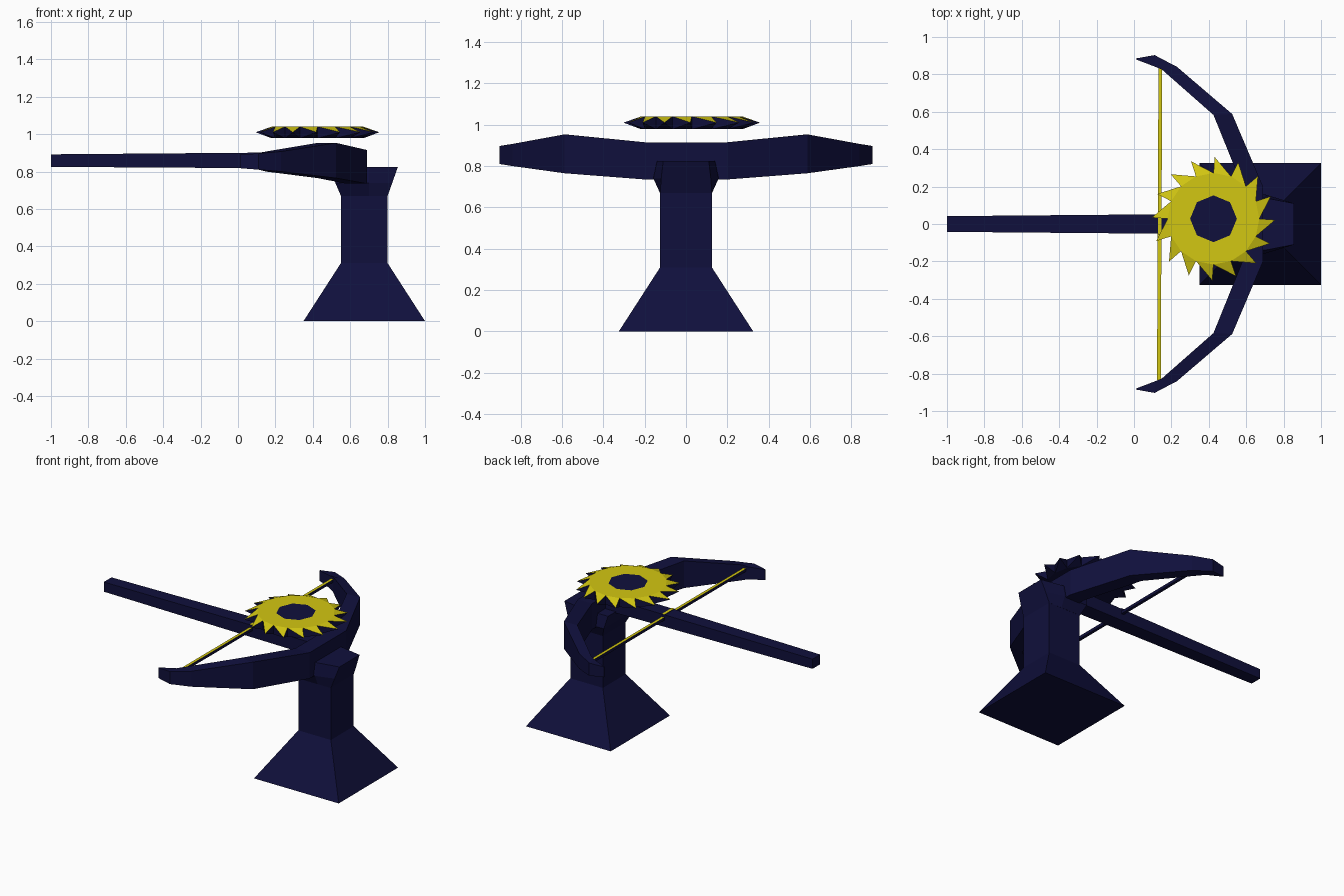
import bpy, bmesh, math
from mathutils import Vector

cube = bpy.data.objects.get("Cube")
if cube:
    bpy.data.objects.remove(cube, do_unlink=True)


def material(name, color):
    m = bpy.data.materials.new(name)
    m.use_nodes = True
    m.diffuse_color = color
    m.node_tree.nodes["Principled BSDF"].inputs["Base Color"].default_value = color
    return m


NAVY = material("dark navy", (0.005, 0.005, 0.045, 1))
YELLOW = material("yellow", (0.65, 0.57, 0.006, 1))


def finish(bm, name):
    bmesh.ops.recalc_face_normals(bm, faces=bm.faces)
    mesh = bpy.data.meshes.new(name)
    bm.to_mesh(mesh)
    bm.free()
    mesh.materials.append(NAVY)
    mesh.materials.append(YELLOW)
    ob = bpy.data.objects.new(name, mesh)
    bpy.context.collection.objects.link(ob)
    return ob


def loft(name, rings, top_yellow=False):
    """Skin a closed solid through matching rings of points."""
    bm = bmesh.new()
    loops = [[bm.verts.new(p) for p in ring] for ring in rings]
    for a, b in zip(loops, loops[1:]):
        for i in range(len(a)):
            j = (i + 1) % len(a)
            bm.faces.new((a[i], a[j], b[j], b[i]))
    bm.faces.new(loops[0])
    bm.faces.new(loops[-1])
    bmesh.ops.recalc_face_normals(bm, faces=bm.faces)
    if top_yellow:
        for f in bm.faces:
            f.material_index = int(f.normal.z > 0.5)
    return finish(bm, name)


def rect_z(x0, x1, y, z):
    return [(x0, -y, z), (x1, -y, z), (x1, y, z), (x0, y, z)]


def rect_x(x, y, z0, z1):
    return [(x, -y, z0), (x, y, z0), (x, y, z1), (x, -y, z1)]


# Pedestal: pyramid foot and square column
loft("pedestal", [rect_z(0.35, 1.0, 0.325, 0),
                  rect_z(0.55, 0.80, 0.125, 0.31),
                  rect_z(0.55, 0.80, 0.125, 0.67)])


# Flared head with chamfered outer corners
def head_ring(x0, xm, x1, y_side, y_end, z):
    half = [(x0, y_side), (xm, y_side), (x1, y_end)]
    return [(x, -y, z) for x, y in half] + [(x, y, z) for x, y in reversed(half)]


loft("pedestal_head", [head_ring(0.55, 0.70, 0.80, 0.126, 0.125, 0.67),
                       head_ring(0.52, 0.70, 0.825, 0.158, 0.12, 0.74),
                       head_ring(0.50, 0.70, 0.855, 0.14, 0.11, 0.825)])

# Long tapering stock
loft("stock", [rect_x(-1.0, 0.042, 0.825, 0.892),
               rect_x(0.62, 0.056, 0.815, 0.905)])

# Bow: outer x, y, inner x, y, low z, high z, from centre to tip
limb = [(0.69, 0.20, 0.58, 0.20, 0.735, 0.915),
        (0.525, 0.588, 0.425, 0.583, 0.765, 0.953),
        (0.23, 0.84, 0.15, 0.825, 0.80, 0.907),
        (0.11, 0.903, 0.115, 0.84, 0.81, 0.897),
        (0.01, 0.885, 0.01, 0.88, 0.818, 0.89)]


def bow_ring(s, side):
    ox, oy, ix, iy, lo, hi = s
    return [(ox, oy * side, lo), (ox, oy * side, hi),
            (ix, iy * side, hi), (ix, iy * side, lo)]


loft("bow", [bow_ring(s, -1) for s in reversed(limb)] + [bow_ring(s, 1) for s in limb])


# Bowstring with a raised piece where it crosses the stock
def bar_y(x, y, z0, z1):
    return [(x - 0.01, y, z0), (x + 0.01, y, z0), (x + 0.01, y, z1), (x - 0.01, y, z1)]


loft("bowstring", [bar_y(0.133, -0.835, 0.865, 0.885),
                   bar_y(0.141, 0.84, 0.865, 0.885)], True)
loft("string_crossing", [bar_y(0.137, -0.055, 0.885, 0.904),
                         bar_y(0.137, 0.055, 0.885, 0.904)], True)

# Saw disc: yellow toothed top, navy octagonal hub, navy sides and underside
TEETH = 16
CENTRE = Vector((0.425, 0.028, 0))
bm = bmesh.new()


def polar(radius, angle, z):
    offset = Vector((radius * math.cos(angle), radius * math.sin(angle), z))
    return bm.verts.new(CENTRE + offset)


step = math.tau / TEETH
hub, top, low, tips = [], [], [], []
for i in range(TEETH):
    a = i * step
    hub_r = 0.125 * (1 if i % 2 == 0 else math.cos(step))
    hub.append(polar(hub_r, a, 1.04))
    top.append(polar(0.245, a, 1.04))
    low.append(polar(0.245, a, 0.978))
    tips.append(polar(0.33, a + step * 0.95, 1.01))
bm.faces.new(hub)
bm.faces.new(low)
for i in range(TEETH):
    j = (i + 1) % TEETH
    bm.faces.new((hub[i], top[i], top[j], hub[j])).material_index = 1
    bm.faces.new((top[i], tips[i], top[j])).material_index = 1
    bm.faces.new((low[j], tips[i], low[i]))
    bm.faces.new((top[i], low[i], tips[i]))
    bm.faces.new((top[j], tips[i], low[j]))
finish(bm, "saw_blade")
